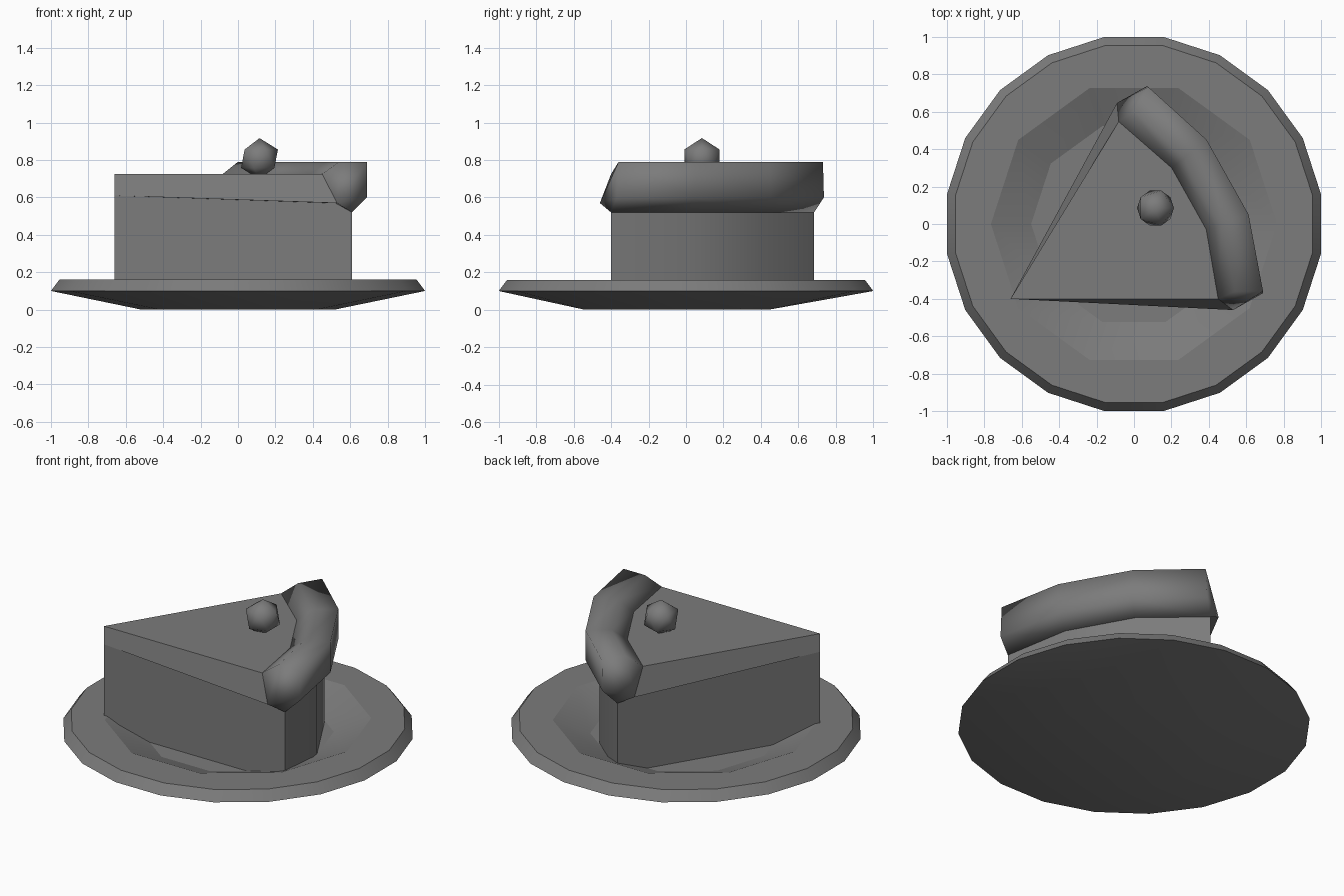
import bpy, bmesh
from math import sin, cos, radians

if "Cube" in bpy.data.objects:
    bpy.data.objects.remove(bpy.data.objects["Cube"])

TIP = (-0.66, -0.40)
ANGLES = [radians(58.6) * i / 3 for i in range(4)]
GREY = bpy.data.materials.new("dark_grey")
GREY.diffuse_color = (0.2, 0.2, 0.2, 1)
GREY.use_nodes = True
GREY.node_tree.nodes["Principled BSDF"].inputs["Base Color"].default_value = GREY.diffuse_color


def make(name, verts, faces, smooth):
    me = bpy.data.meshes.new(name)
    me.from_pydata(verts, [], faces)
    bm = bmesh.new()
    bm.from_mesh(me)
    bmesh.ops.recalc_face_normals(bm, faces=bm.faces)
    bm.to_mesh(me)
    bm.free()
    me.materials.append(GREY)
    ob = bpy.data.objects.new(name, me)
    bpy.context.collection.objects.link(ob)
    bpy.ops.object.select_all(action='DESELECT')
    ob.select_set(True)
    bpy.context.view_layer.objects.active = ob
    bpy.ops.object.shade_smooth_by_angle(angle=radians(smooth))
    return ob


def ring(n, r, z, start=0.0, cy=0.0):
    return [(r * cos(radians(start + 360 * k / n)),
             cy + r * sin(radians(start + 360 * k / n)), z) for k in range(n)]


def polar(i, r, z, out=0.0):
    """Point on wedge station i, pushed outward from the cut side at the ends."""
    a = ANGLES[i]
    s = {0: 1, 3: -1}.get(i, 0) * out
    return (TIP[0] + r * cos(a) + s * sin(a), TIP[1] + r * sin(a) - s * cos(a), z)


# Plate: 20-sided rim, 10-sided foot and sunken well
verts = (ring(20, 1.0125, 0.10, 9) + ring(20, 0.967, 0.16, 9)
         + ring(10, 0.765, 0.16) + ring(10, 0.55, 0.075)
         + ring(10, 0.515, 0.0, 0, -0.05))
LOW, TOP, EDGE, FLOOR, FOOT = 0, 20, 40, 50, 60
faces = [(LOW + j, LOW + (j + 1) % 20, TOP + (j + 1) % 20, TOP + j) for j in range(20)]
for k in range(10):
    n = (k + 1) % 10
    for outer, inner in ((TOP, EDGE), (LOW, FOOT)):
        faces.append((inner + k, outer + (2 * k - 1) % 20, outer + 2 * k))
        faces.append((inner + k, outer + 2 * k, outer + 2 * k + 1, inner + n))
    faces.append((EDGE + k, EDGE + n, FLOOR + n, FLOOR + k))
faces += [tuple(range(FLOOR, FLOOR + 10)), tuple(range(FOOT, FOOT + 10))]
make("plate", verts, faces, 20)

# Cake body: wedge prism standing in the well, top sloping to meet the icing
low = 0.075
verts = [(*TIP, low)] + [polar(i, 1.27, low) for i in range(4)]
verts += [(*TIP, 0.612)] + [polar(i, 1.27, 0.572) for i in range(4)]
faces = [tuple(range(5)), tuple(range(5, 10))]
faces += [(i, (i + 1) % 5, 5 + (i + 1) % 5, 5 + i) for i in range(5)]
make("cake_body", verts, faces, 30)

# Icing layer: flat top, sides flaring toward the roll
verts = [(*TIP, 0.725)] + [polar(i, 1.11, 0.725) for i in range(4)]
verts += [(*TIP, 0.61)] + [polar(i, 1.19, 0.57, 0.06) for i in range(4)]
make("icing_layer", verts, faces, 30)

# Icing roll: profile of (radius, height, outward shift at the ends)
profile = [(1.11, 0.725, 0.0), (1.20, 0.79, -0.04), (1.35, 0.79, -0.04),
           (1.35, 0.60, -0.03), (1.27, 0.52, 0.0), (1.19, 0.57, 0.06)]
verts = [polar(i, r, z, o) for i in range(4) for r, z, o in profile]
faces = [(6 * i + j, 6 * i + (j + 1) % 6, 6 * i + 6 + (j + 1) % 6, 6 * i + 6 + j)
         for i in range(3) for j in range(6)]
for base in (0, 18):
    faces += [(base + 5, base + j, base + j + 1) for j in range(4)]
make("icing_roll", verts, faces, 180)

# Berry on top
bpy.ops.mesh.primitive_ico_sphere_add(subdivisions=1, radius=0.11, location=(0.115, 0.085, 0.807))
berry = bpy.context.object
berry.name = "berry"
berry.data.materials.append(GREY)
bpy.ops.object.shade_smooth()
